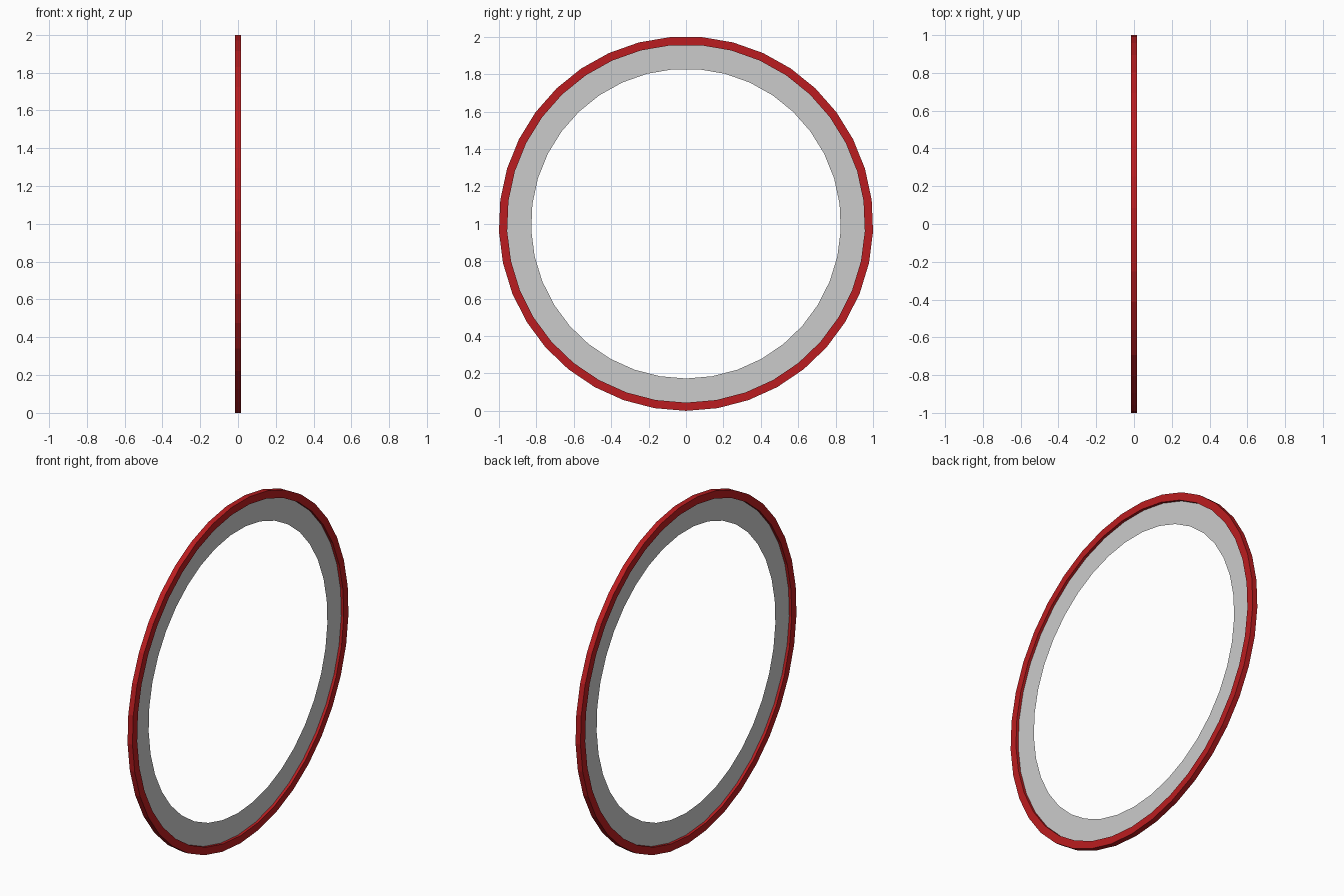
import bpy, bmesh, math

if "Cube" in bpy.data.objects:
    bpy.data.objects.remove(bpy.data.objects["Cube"])

SIDES = 37           # odd count: corner at the bottom, flat at the top
R_OUT = 1.0009
R_RIM = 0.957
R_IN = 0.828
HALF_W = 0.016


def lathe_x(name, profile, closed, color=None):
    """Sweep a (x, radius) profile around the X axis."""
    bm = bmesh.new()
    rings = []
    for i in range(SIDES):
        a = -math.pi / 2 + 2 * math.pi * i / SIDES
        rings.append([bm.verts.new((x, r * math.cos(a), R_OUT + r * math.sin(a)))
                      for x, r in profile])
    n = len(profile)
    for i in range(SIDES):
        p, q = rings[i], rings[(i + 1) % SIDES]
        for j in range(n if closed else n - 1):
            k = (j + 1) % n
            bm.faces.new((p[j], p[k], q[k], q[j]))
    bmesh.ops.recalc_face_normals(bm, faces=bm.faces)
    mesh = bpy.data.meshes.new(name)
    bm.to_mesh(mesh)
    bm.free()
    obj = bpy.data.objects.new(name, mesh)
    bpy.context.collection.objects.link(obj)
    if color:
        mat = bpy.data.materials.new(name + "_paint")
        mat.diffuse_color = color
        mat.use_nodes = True
        mat.node_tree.nodes["Principled BSDF"].inputs["Base Color"].default_value = mat.diffuse_color
        mesh.materials.append(mat)
    return obj


# Red outer rim with a rectangular section
lathe_x("outer_rim",
        [(-HALF_W, R_RIM), (-HALF_W, R_OUT), (HALF_W, R_OUT), (HALF_W, R_RIM)],
        True, (0.5, 0.012, 0.014, 1))

# Thin grey band set in the middle of the rim
lathe_x("inner_band", [(0, R_IN), (0, R_RIM)], False)
